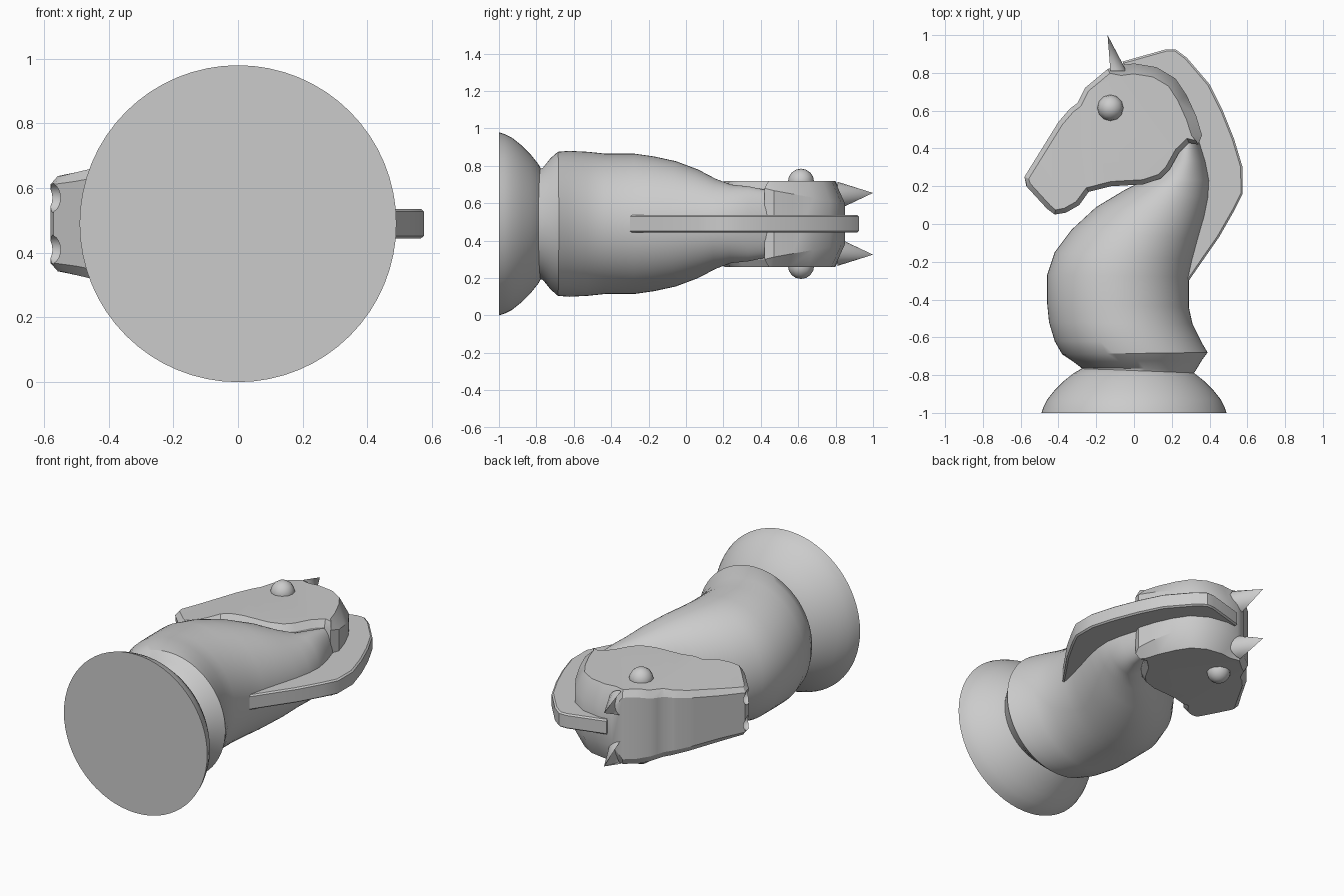
import bpy
import bmesh
from math import cos, sin, pi, radians
from mathutils import Vector, Matrix

MID = 0.49  # height of the symmetry plane

if "Cube" in bpy.data.objects:
    bpy.data.objects.remove(bpy.data.objects["Cube"])

grey = bpy.data.materials.new("plain_grey")
grey.use_nodes = True
colour = (0.6, 0.6, 0.6, 1)
grey.diffuse_color = colour
grey.node_tree.nodes["Principled BSDF"].inputs["Base Color"].default_value = colour
parts = []


def finish(name, bm):
    """Turn a bmesh into a grey object."""
    bmesh.ops.recalc_face_normals(bm, faces=bm.faces)
    mesh = bpy.data.meshes.new(name)
    bm.to_mesh(mesh)
    bm.free()
    mesh.materials.append(grey)
    obj = bpy.data.objects.new(name, mesh)
    bpy.context.collection.objects.link(obj)
    parts.append(obj)
    return obj


def skin(bm, rings):
    """Bridge successive closed rings and cap both ends."""
    loops = [[bm.verts.new(p) for p in ring] for ring in rings]
    for a, b in zip(loops, loops[1:]):
        for i in range(len(a)):
            j = (i + 1) % len(a)
            bm.faces.new((a[i], a[j], b[j], b[i]))
    caps = [bm.faces.new(loops[0]), bm.faces.new(loops[-1])]
    bmesh.ops.triangulate(bm, faces=caps)


def loft(name, sections, sides=64):
    """Elliptical rings, each spanning a left and a right edge point."""
    rings = []
    for lx, ly, rx, ry, depth in sections:
        left, right = Vector((lx, ly, MID)), Vector((rx, ry, MID))
        centre, arm = (left + right) / 2, (right - left) / 2
        rings.append([centre + arm * cos(2 * pi * i / sides)
                      + Vector((0, 0, depth * sin(2 * pi * i / sides)))
                      for i in range(sides)])
    bm = bmesh.new()
    skin(bm, rings)
    return finish(name, bm)


def chamfered_plate(outline, half, inset, drop):
    """Slab with an outline in plan and chamfered rims on both sides."""
    pts = [Vector(p) for p in outline]
    inner = []
    for i, p in enumerate(pts):
        t = (pts[(i + 1) % len(pts)] - pts[i - 1]).normalized()
        inner.append(p - Vector((-t.y, t.x)) * inset(p))
    top = [(p.x, p.y, half) for p in inner]
    rim = [(p.x, p.y, half - drop(p)) for p in pts]
    flip = lambda ring: [(x, y, -z) for x, y, z in ring]
    bm = bmesh.new()
    skin(bm, [top, rim, flip(rim), flip(top)])
    return bm


# Round foot
foot = [(-1, 0.49), (-0.97, 0.48), (-0.93, 0.46), (-0.88, 0.42),
        (-0.83, 0.37), (-0.79, 0.32), (-0.75, 0.25)]
loft("foot", [(-r, y, r, y, r) for y, r in foot])

# Body and neck, from the waist up into the head
loft("body_and_neck", [
    (-0.27, -0.79, 0.31, -0.8, 0.29),
    (-0.28, -0.76, 0.33, -0.77, 0.3),
    (-0.32, -0.73, 0.36, -0.72, 0.35),
    (-0.38, -0.69, 0.39, -0.68, 0.385),
    (-0.42, -0.62, 0.36, -0.63, 0.39),
    (-0.45, -0.52, 0.31, -0.53, 0.385),
    (-0.46, -0.42, 0.29, -0.44, 0.375),
    (-0.46, -0.27, 0.29, -0.28, 0.375),
    (-0.42, -0.15, 0.31, -0.19, 0.36),
    (-0.33, -0.03, 0.34, -0.08, 0.335),
    (-0.2, 0.09, 0.375, 0.04, 0.29),
    (-0.05, 0.18, 0.395, 0.14, 0.24),
    (0.09, 0.25, 0.4, 0.23, 0.21),
    (0.17, 0.34, 0.38, 0.33, 0.2),
    (0.22, 0.42, 0.345, 0.44, 0.18),
])

# Head slab, narrowed toward the muzzle
HEAD = 0.23
head_outline = [
    (-0.58, 0.25), (-0.4, 0.54), (-0.34, 0.61), (-0.3, 0.64), (-0.26, 0.72),
    (-0.2, 0.77), (-0.14, 0.82), (-0.08, 0.84), (0, 0.85), (0.12, 0.83),
    (0.22, 0.77), (0.28, 0.68), (0.33, 0.57), (0.36, 0.47), (0.34, 0.42),
    (0.29, 0.43), (0.24, 0.38), (0.19, 0.29), (0.14, 0.24), (0.05, 0.21),
    (-0.12, 0.2), (-0.24, 0.17), (-0.29, 0.1), (-0.36, 0.06), (-0.42, 0.05),
    (-0.46, 0.08), (-0.57, 0.2)]


def at_back(p):
    return p.x > -0.1 and p.y > 0.44


bm = chamfered_plate(
    head_outline, HEAD,
    lambda p: 0.055 if at_back(p) else 0.025,
    lambda p: 0.04 + (0.18 * (p.y - 0.4) if at_back(p) else 0))
for x in (-0.5, -0.42, -0.35, -0.28, -0.2):
    bmesh.ops.bisect_plane(bm, geom=bm.verts[:] + bm.edges[:] + bm.faces[:],
                           plane_co=(x, 0, 0), plane_no=(1, 0, 0))
for v in bm.verts:
    t = min(max((v.co.x + 0.55) / 0.35, 0), 1)
    v.co.z = v.co.z * (0.64 + 0.36 * t) + MID
head = finish("head", bm)

# Nostrils hollowed out of the muzzle
for side in (1, -1):
    bm = bmesh.new()
    bmesh.ops.create_uvsphere(
        bm, u_segments=16, v_segments=10, radius=0.045,
        matrix=Matrix.Translation((-0.573, 0.215, MID + side * 0.08)))
    cutter = finish("nostril_cutter", bm)
    cutter.hide_render = True
    parts.remove(cutter)
    cut = head.modifiers.new("nostril", "BOOLEAN")
    cut.operation = "DIFFERENCE"
    cut.object = cutter
    bpy.context.view_layer.objects.active = head
    bpy.ops.object.modifier_apply(modifier=cut.name)
    bpy.data.objects.remove(cutter)

# Mane crest along the back of the neck
mane_outline = [
    (-0.06, 0.86), (0.17, 0.925), (0.22, 0.925), (0.28, 0.88), (0.4, 0.74),
    (0.47, 0.6), (0.53, 0.45), (0.575, 0.3), (0.575, 0.16), (0.53, 0.07),
    (0.45, -0.07), (0.38, -0.17), (0.29, -0.3), (0.25, -0.25), (0.28, 0),
    (0.3, 0.2), (0.28, 0.42), (0.2, 0.65), (-0.04, 0.8)]
bm = chamfered_plate(mane_outline, 0.046, lambda p: 0.01, lambda p: 0.008)
bmesh.ops.translate(bm, verts=bm.verts, vec=(0, 0, MID))
finish("mane", bm)

for side, label in ((1, "upper"), (-1, "lower")):
    # Eye
    bm = bmesh.new()
    bmesh.ops.create_uvsphere(
        bm, u_segments=12, v_segments=8, radius=0.07,
        matrix=Matrix.Translation((-0.125, 0.615, MID + side * 0.225)))
    finish(label + "_eye", bm)

    # Ear: a cone with a hollow front
    bm = bmesh.new()
    tip = bm.verts.new((-0.14, 1, MID + side * 0.165))
    ring = []
    for i in range(16):
        a = 2 * pi * i / 16
        x = cos(a) * (0.085 if cos(a) > 0 else -0.035)
        ring.append(bm.verts.new((x - 0.125, 0.81, MID + side * 0.15 + 0.075 * sin(a))))
    for i in range(16):
        bm.faces.new((ring[i - 1], ring[i], tip))
    bm.faces.new(ring)
    finish(label + "_ear", bm)

# Smooth shading with sharp creases kept
bpy.ops.object.select_all(action="DESELECT")
for obj in parts:
    obj.select_set(True)
bpy.context.view_layer.objects.active = head
bpy.ops.object.shade_smooth_by_angle(angle=radians(30))
